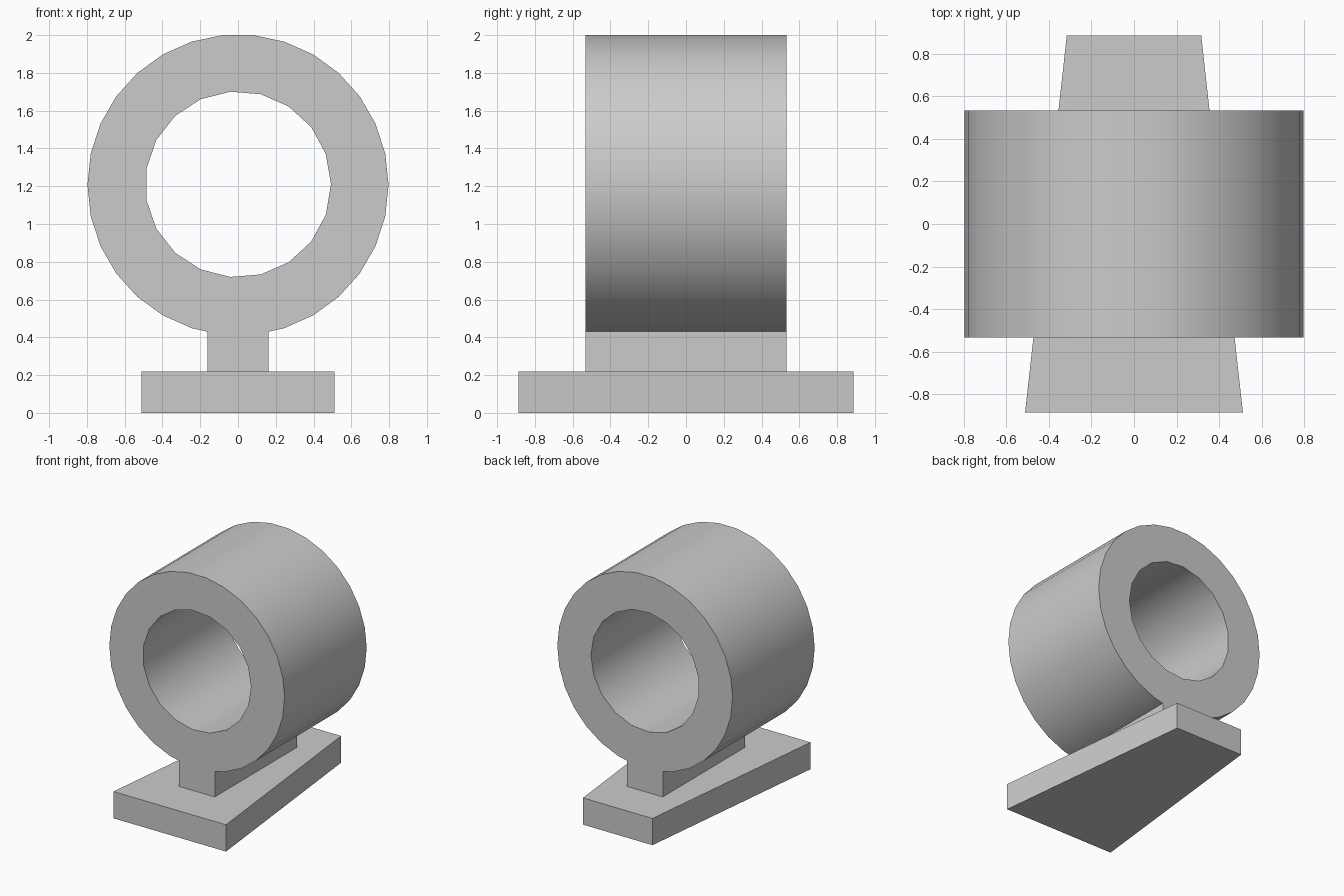
import bpy, bmesh
from math import cos, sin, radians, tau
from mathutils import Vector

cube = bpy.data.objects.get("Cube")
if cube:
    bpy.data.objects.remove(cube, do_unlink=True)

grey = bpy.data.materials.new("plain grey")
grey.use_nodes = True
colour = (0.6, 0.6, 0.6, 1)
grey.diffuse_color = colour
grey.node_tree.nodes["Principled BSDF"].inputs["Base Color"].default_value = colour


def circle(radius, sides, z):
    return [Vector((radius * cos(tau * i / sides), 0, z + radius * sin(tau * i / sides)))
            for i in range(sides)]


def prism(name, loops, depth):
    """Fill flat loops (the later ones are holes) and extrude them along depth."""
    bm = bmesh.new()
    edges = []
    for loop in loops:
        verts = [bm.verts.new(p) for p in loop]
        edges += [bm.edges.new((v, verts[i - 1])) for i, v in enumerate(verts)]
    bmesh.ops.triangle_fill(bm, edges=edges, use_beauty=True)
    cap = bmesh.ops.extrude_face_region(bm, geom=bm.faces[:], use_keep_orig=True)
    moved = [g for g in cap["geom"] if isinstance(g, bmesh.types.BMVert)]
    bmesh.ops.translate(bm, verts=moved, vec=depth)
    bmesh.ops.recalc_face_normals(bm, faces=bm.faces[:])
    bmesh.ops.dissolve_limit(bm, angle_limit=radians(1), verts=bm.verts[:], edges=bm.edges[:])
    mesh = bpy.data.meshes.new(name)
    bm.to_mesh(mesh)
    bm.free()
    mesh.materials.append(grey)
    obj = bpy.data.objects.new(name, mesh)
    bpy.context.collection.objects.link(obj)
    bpy.ops.object.select_all(action="DESELECT")
    obj.select_set(True)
    bpy.context.view_layer.objects.active = obj
    bpy.ops.object.shade_smooth_by_angle(angle=radians(30))
    return obj


# Tube and the neck below it, as one profile with a round hole
centre, neck, base_top, half_length = 1.207, 0.162, 0.22, 0.533
outline = circle(0.797, 30, centre)
gap = [i for i, p in enumerate(outline) if p.z < centre and abs(p.x) < neck]
joint = 0.43
outline[gap[0]:gap[-1] + 1] = [Vector(p) for p in (
    (-neck, 0, joint), (-neck, 0, base_top), (neck, 0, base_top), (neck, 0, joint))]
hole = circle(0.492, 19, centre + 0.003)
for loop in (outline, hole):
    for p in loop:
        p.y = -half_length
prism("tube_and_neck", [outline, hole], (0, 2 * half_length, 0))

# Tapered base plate, wide at the front
base = [Vector(p) for p in ((-0.512, -0.887, 0), (0.512, -0.887, 0),
                            (0.316, 0.887, 0), (-0.316, 0.887, 0))]
prism("base_plate", [base], (0, 0, base_top))
